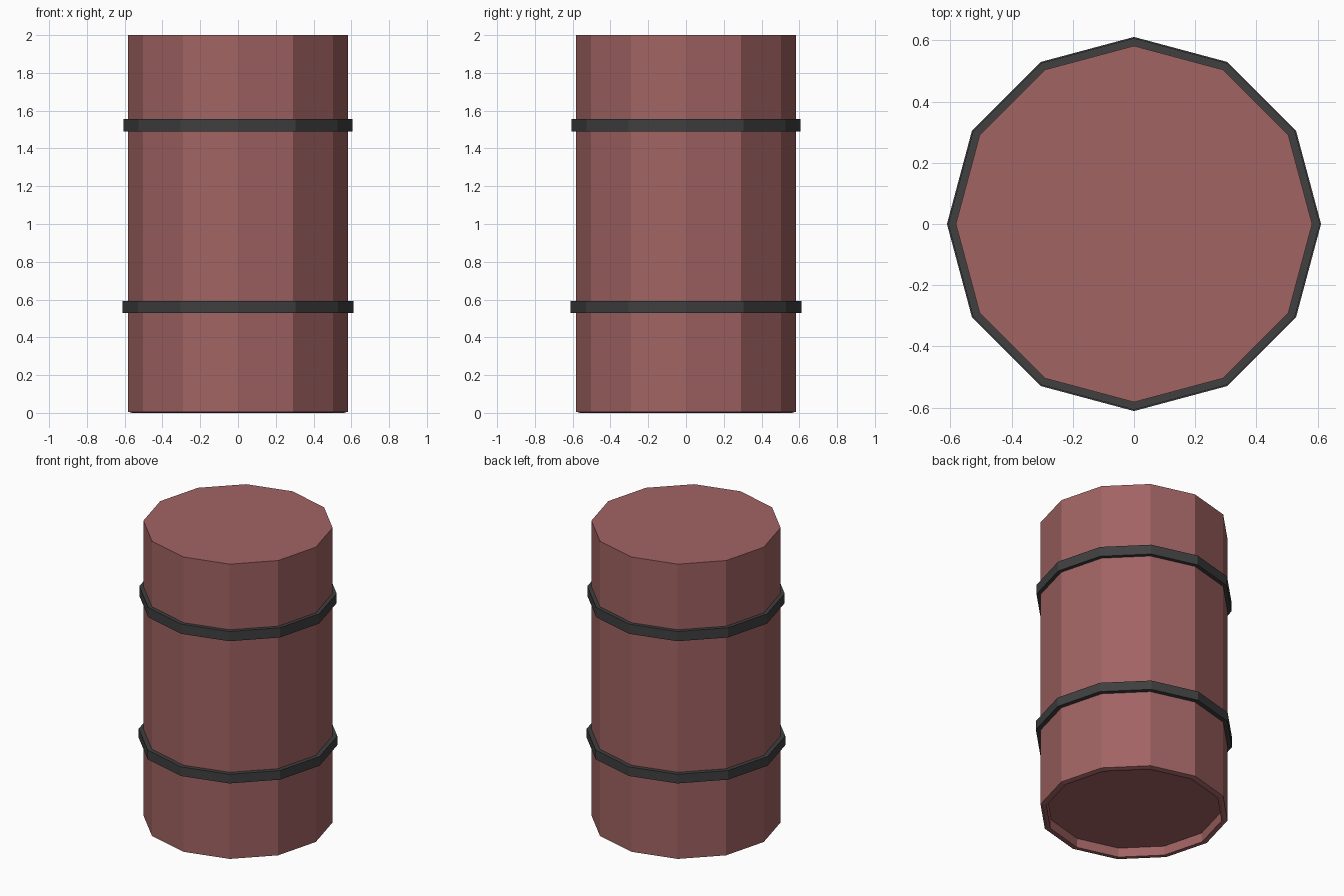
import bpy, bmesh, math

if "Cube" in bpy.data.objects:
    bpy.data.objects.remove(bpy.data.objects["Cube"])

SIDES = 12


def material(name, color):
    m = bpy.data.materials.new(name)
    m.diffuse_color = (*color, 1)
    m.use_nodes = True
    m.node_tree.nodes["Principled BSDF"].inputs["Base Color"].default_value = m.diffuse_color
    return m


def lathe(name, profile, mat, closed=False):
    """Spin (radius, z) points around z; open profiles get end caps."""
    bm = bmesh.new()
    rings = []
    for r, z in profile:
        rings.append([bm.verts.new((r * math.cos(i * math.tau / SIDES),
                                    r * math.sin(i * math.tau / SIDES), z))
                      for i in range(SIDES)])
    pairs = list(zip(rings, rings[1:]))
    if closed:
        pairs.append((rings[-1], rings[0]))
    for a, b in pairs:
        for i in range(SIDES):
            j = (i + 1) % SIDES
            bm.faces.new((a[i], a[j], b[j], b[i]))
    if not closed:
        bm.faces.new(rings[0])
        bm.faces.new(rings[-1])
    bmesh.ops.recalc_face_normals(bm, faces=bm.faces)
    mesh = bpy.data.meshes.new(name)
    bm.to_mesh(mesh)
    bm.free()
    mesh.materials.append(mat)
    obj = bpy.data.objects.new(name, mesh)
    bpy.context.collection.objects.link(obj)
    return obj


red = material("faded_red", (0.36, 0.125, 0.125))
dark = material("dark_metal", (0.05, 0.05, 0.05))

# Drum body: flat top, recessed underside with a narrow rim
lathe("drum_body", [(0.54, 0.06), (0.545, 0.0), (0.56, 0.0),
                    (0.582, 0.006), (0.582, 2.0)], red)

# Two raised hoops around the body
for name, radius, z0, z1 in (("lower_hoop", 0.611, 0.53, 0.592),
                             ("upper_hoop", 0.607, 1.49, 1.556)):
    lathe(name, [(0.578, z0), (radius, z0), (radius, z1), (0.578, z1)],
          dark, closed=True)
